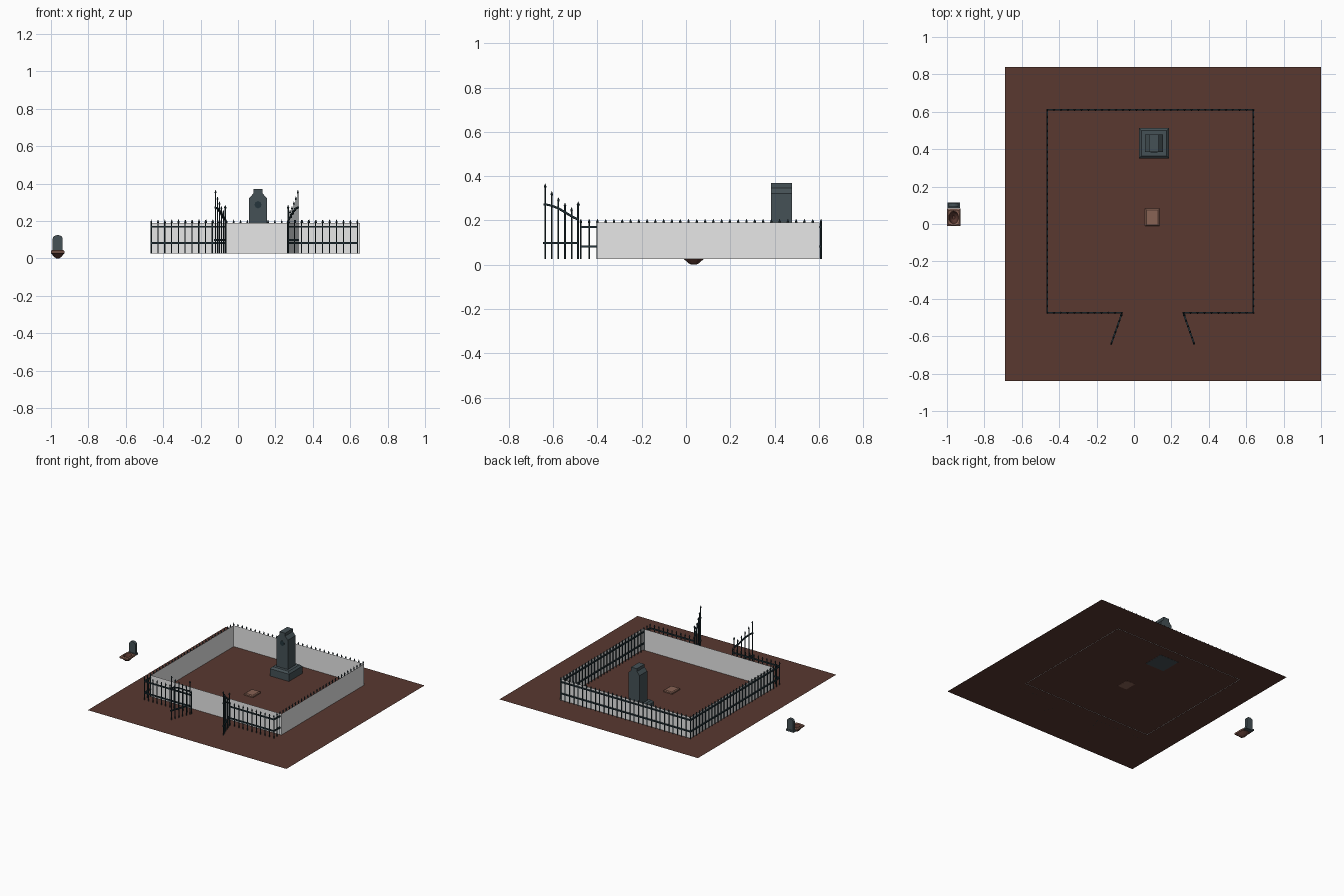
import bpy, bmesh, math
from mathutils import Vector, Matrix

if "Cube" in bpy.data.objects:
    bpy.data.objects.remove(bpy.data.objects["Cube"])

G = 0.027  # ground height


def mat(name, rgb):
    m = bpy.data.materials.new(name)
    m.diffuse_color = (*rgb, 1)
    m.use_nodes = True
    m.node_tree.nodes["Principled BSDF"].inputs["Base Color"].default_value = m.diffuse_color
    return m


SOIL = mat("dark_soil", (0.1, 0.04, 0.03))
EARTH = mat("fresh_earth", (0.25, 0.125, 0.09))
STONE = mat("slate_stone", (0.06, 0.083, 0.093))
IRON = mat("dark_iron", (0.018, 0.036, 0.045))
WALL = mat("pale_wall", (0.8, 0.8, 0.8))


def finish(name, bm, m, fix=True):
    if fix:
        bmesh.ops.recalc_face_normals(bm, faces=bm.faces[:])
    me = bpy.data.meshes.new(name)
    bm.to_mesh(me)
    bm.free()
    me.materials.append(m)
    ob = bpy.data.objects.new(name, me)
    bpy.context.collection.objects.link(ob)
    return ob


def loft(bm, rings):
    """Skin between equal-sized closed rings and cap both ends."""
    vs = [[bm.verts.new(p) for p in r] for r in rings]
    n = len(vs[0])
    for a, b in zip(vs, vs[1:]):
        for i in range(n):
            bm.faces.new((a[i], a[(i + 1) % n], b[(i + 1) % n], b[i]))
    bm.faces.new(vs[0][::-1])
    bm.faces.new(vs[-1])


def rect(x, y, hx, hy, z):
    return [(x - hx, y - hy, z), (x + hx, y - hy, z), (x + hx, y + hy, z), (x - hx, y + hy, z)]


def oval(x, y, rx, ry, z, n=16, square=0.0):
    """Ring blending from an ellipse to a rectangle."""
    out = []
    for i in range(n):
        a = 2 * math.pi * (i + 0.5 * (n < 8)) / n
        c, s = math.cos(a), math.sin(a)
        k = 1 + square * (1 / max(abs(c), abs(s)) - 1)
        out.append((x + rx * c * k, y + ry * s * k, z))
    return out


def picket(bm, x, y, top, r=0.0035):
    """Iron bar with a spear tip."""
    loft(bm, [oval(x, y, k, k, z, 6) for k, z in
              ((r, G), (r, top - 0.02), (r * 1.7, top - 0.014), (r * 0.15, top))])


def beam(bm, p, q, w=0.005):
    p, q = Vector(p), Vector(q)
    rot = (q - p).to_track_quat('Z', 'Y').to_matrix().to_4x4()
    bmesh.ops.create_cube(bm, size=1, matrix=Matrix.Translation((p + q) / 2) @ rot
                          @ Matrix.Diagonal((w, w, (q - p).length, 1)))


def extrude_profile(name, prof, y0, y1, m):
    bm = bmesh.new()
    loft(bm, [[(x, y, z) for x, z in prof] for y in (y0, y1)])
    return finish(name, bm, m)


# Ground sheet
bm = bmesh.new()
bm.faces.new([bm.verts.new(p) for p in rect(0.155, 0, 0.845, 0.84, G)])
finish("ground", bm, SOIL, False)

# Thin open wall inside the fence
bm = bmesh.new()
lo, hi = [[bm.verts.new(p) for p in rect(0.096, 0.1, 0.555, 0.503, z)] for z in (G - 0.002, 0.19)]
for i in range(4):
    j = (i + 1) % 4
    bm.faces.new((lo[i], lo[j], hi[j], hi[i]))
finish("enclosure_wall", bm, WALL, False)

# Fence sides
X0, X1, Y0, Y1 = -0.464, 0.638, -0.475, 0.61
runs = {"left": ((X0, Y0), (X0, Y1)), "right": ((X1, Y0), (X1, Y1)),
        "back": ((X0, Y1), (X1, Y1)),
        "front_left": ((X0, Y0), (-0.065, Y0)), "front_right": ((X1, Y0), (0.265, Y0))}
for key, (a, b) in runs.items():
    bm = bmesh.new()
    a, b = Vector(a), Vector(b)
    n = round((b - a).length / 0.037)
    for i in range(n + 1):
        p = a.lerp(b, i / n)
        picket(bm, p.x, p.y, 0.207)
    for z in (0.082, 0.17):
        beam(bm, (*a, z), (*b, z), 0.009)
    finish("fence_" + key, bm, IRON)

# Open gate leaves with a swept top rail
for key, s in (("left", -1), ("right", 1)):
    bm = bmesh.new()
    hinge, tip = Vector((0.1 + s * 0.168, -0.487)), Vector((0.1 + s * 0.22, -0.636))
    for i, h in enumerate((0.285, 0.26, 0.28, 0.305, 0.332, 0.367)):
        p = hinge.lerp(tip, i / 5)
        picket(bm, p.x, p.y, h, 0.0045 if i == 0 else 0.0035)
    pts = []
    for i in range(11):
        t = i / 10
        p = hinge.lerp(tip, t * 1.04)
        pts.append((p.x, p.y, 0.205 + 0.067 * math.sin(t * math.pi / 2) ** 1.3))
    for p, q in zip(pts, pts[1:]):
        beam(bm, p, q, 0.009)
    e = hinge.lerp(tip, 1.06)
    beam(bm, (*hinge, 0.098), (*e, 0.098), 0.009)
    finish("gate_" + key, bm, IRON)

# Monument: stepped plinth, shouldered column, emblem
MX, MY = 0.107, 0.432
bm = bmesh.new()
loft(bm, [rect(MX, MY, h, h, z) for h, z in ((0.081, G - 0.001), (0.081, 0.083), (0.068, 0.097))])
finish("monument_plinth", bm, STONE)
half = [(0.047, 0.09), (0.047, 0.322), (0.027, 0.345), (0.024, 0.347), (0.024, 0.37)]
prof = [(MX + x, z) for x, z in half] + [(MX - x, z) for x, z in reversed(half)]
extrude_profile("monument_column", prof, MY - 0.047, MY + 0.047, STONE)
extrude_profile("monument_emblem",
                [(MX + 0.019 * math.cos(a * math.pi / 4), 0.287 + 0.02 * math.sin(a * math.pi / 4))
                 for a in range(8)], MY - 0.049, MY - 0.046, IRON)

# Grave mound in the middle of the plot
bm = bmesh.new()
loft(bm, [rect(0.098, 0.035, x, y, z) for x, y, z in
          ((0.038, 0.047, G - 0.001), (0.038, 0.047, 0.036), (0.031, 0.04, 0.041))])
finish("grave_mound", bm, EARTH)

# Separate open grave: earth rim around a bowl-shaped pit
GX, GY = -0.964, 0.035
bm = bmesh.new()
loft(bm, [oval(GX, GY, 0.036 * k, 0.047 * k, z, 16, sq) for k, z, sq in
          ((0.2, 0.0, 0), (0.55, 0.008, 0), (0.9, 0.024, 0.5), (1, 0.028, 1), (1, 0.039, 1),
           (0.85, 0.045, 0.8), (0.72, 0.042, 0), (0.5, 0.02, 0), (0.2, 0.006, 0))])
ob = finish("open_grave", bm, EARTH)
ob.data.materials.append(SOIL)
for f in ob.data.polygons:  # pit lining and underside are darker
    c = f.center
    inside = math.hypot((c.x - GX) / 0.036, (c.y - GY) / 0.047) < 0.68
    f.material_index = 1 if inside or c.z < 0.027 else 0

# Small round-topped headstone and foot
prof = [(GX - 0.027, 0.03), (GX + 0.027, 0.03)]
prof += [(GX + 0.027 * math.cos(a * math.pi / 8), 0.104 + 0.021 * math.sin(a * math.pi / 8))
         for a in range(9)]
extrude_profile("small_headstone", prof, 0.092, 0.112, STONE)
bm = bmesh.new()
loft(bm, [rect(GX, 0.101, 0.033, 0.015, z) for z in (G, 0.04)])
finish("headstone_foot", bm, STONE)
